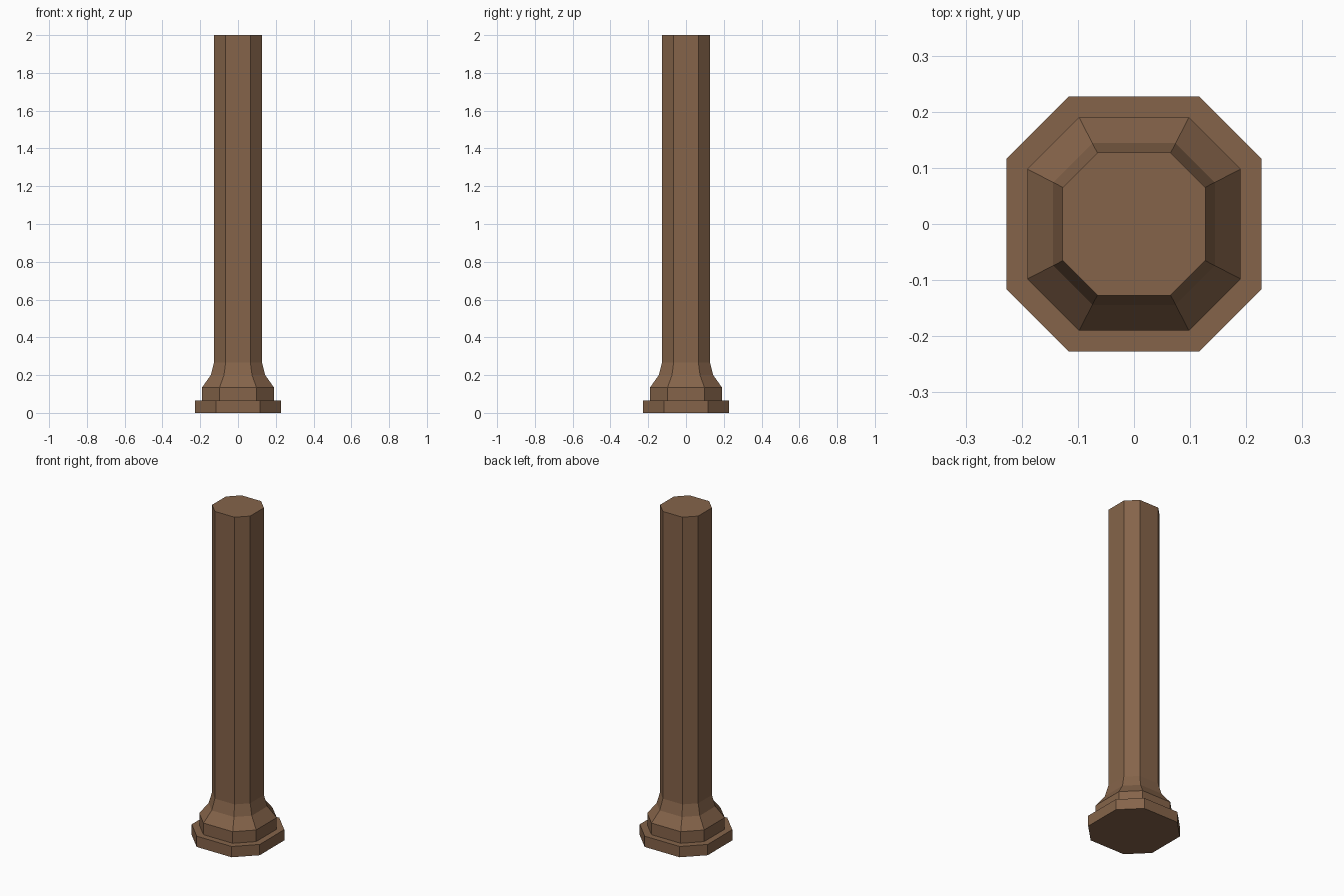
import bpy, bmesh

if "Cube" in bpy.data.objects:
    bpy.data.objects.remove(bpy.data.objects["Cube"])

# single brown colour
brown = bpy.data.materials.new("brown_wood")
brown.diffuse_color = (0.235, 0.127, 0.068, 1)
brown.use_nodes = True
brown.node_tree.nodes["Principled BSDF"].inputs["Base Color"].default_value = brown.diffuse_color

CORNER = 0.515  # half length of a straight side relative to half width

# outline of the column: (half width, height)
PROFILE = [(0.227, 0.0), (0.227, 0.065), (0.19, 0.065), (0.19, 0.135),
           (0.144, 0.2), (0.127, 0.267), (0.127, 2.0)]


def ring(bm, w, z):
    """Square with cut corners, as eight vertices."""
    c = w * CORNER
    pts = [(w, -c), (w, c), (c, w), (-c, w), (-w, c), (-w, -c), (-c, -w), (c, -w)]
    return [bm.verts.new((x, y, z)) for x, y in pts]


# column: plinth, moulded foot and shaft in one stacked body
bm = bmesh.new()
rings = [ring(bm, w, z) for w, z in PROFILE]
for a, b in zip(rings, rings[1:]):
    for i in range(8):
        j = (i + 1) % 8
        bm.faces.new((a[i], a[j], b[j], b[i]))
bm.faces.new(rings[0][::-1])
bm.faces.new(rings[-1])
bmesh.ops.recalc_face_normals(bm, faces=bm.faces)
mesh = bpy.data.meshes.new("column")
bm.to_mesh(mesh)
bm.free()
mesh.materials.append(brown)
column = bpy.data.objects.new("column", mesh)
bpy.context.collection.objects.link(column)
